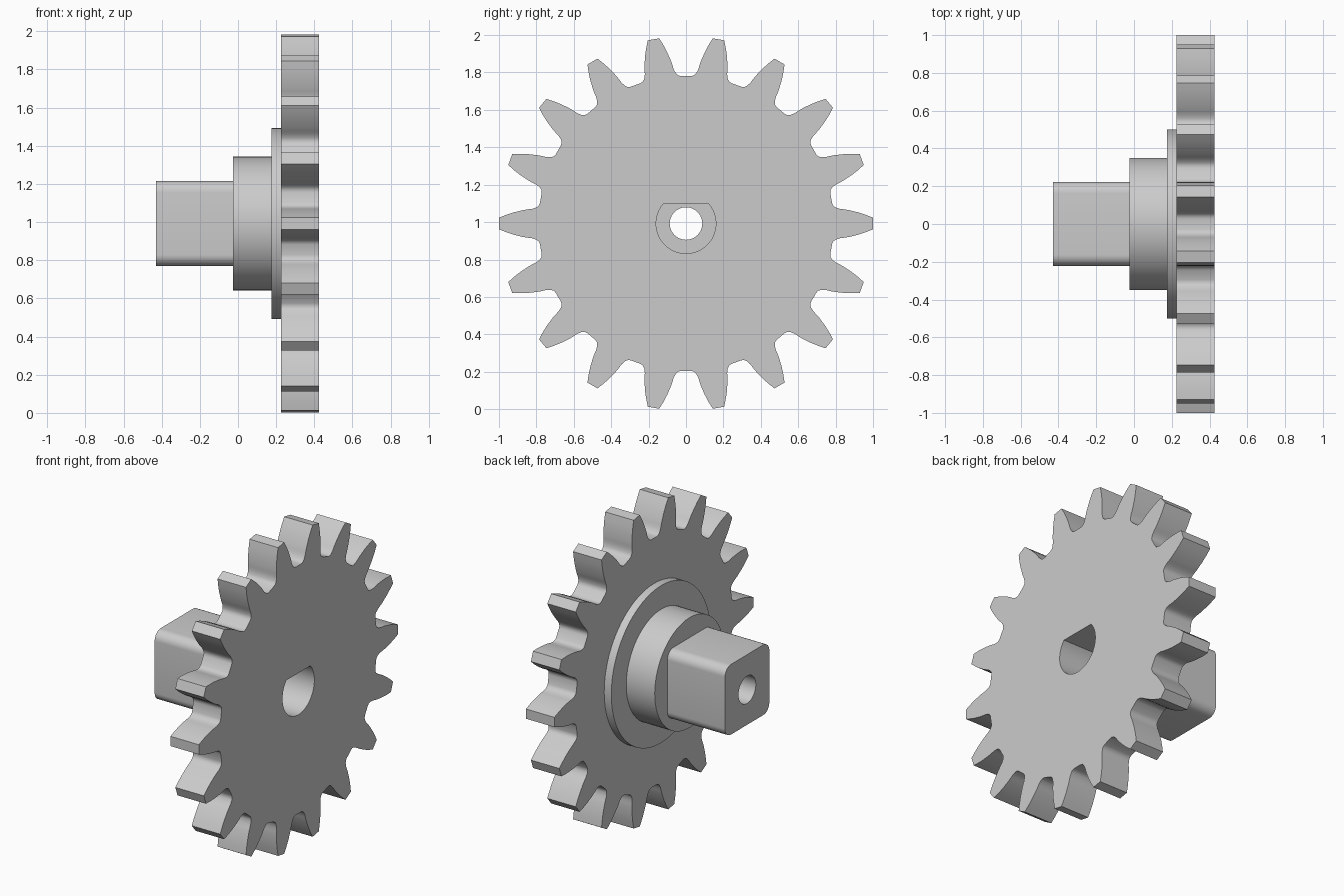
import bpy, bmesh
from math import sin, cos, pi, radians, asin

if "Cube" in bpy.data.objects:
    bpy.data.objects.remove(bpy.data.objects["Cube"], do_unlink=True)

AXIS_Z = 0.9925   # height of the gear's axle

grey = bpy.data.materials.new("light grey")
grey.use_nodes = True
colour = (0.6, 0.6, 0.6, 1)
grey.diffuse_color = colour
grey.node_tree.nodes["Principled BSDF"].inputs["Base Color"].default_value = colour


def arc(radius, start, end, steps, cy=0, cz=0):
    span = end - start
    return [(cy + radius * cos(start + span * i / steps),
             cz + radius * sin(start + span * i / steps)) for i in range(steps + 1)]


def circle(radius, steps=64):
    return arc(radius, 0, 2 * pi, steps)[:-1]


def rounded_square(half, r):
    points = []
    for k in range(4):
        a = k * pi / 2
        cy = (half - r) * (1 if k in (0, 3) else -1)
        cz = (half - r) * (1 if k < 2 else -1)
        points += arc(r, a, a + pi / 2, 8, cy, cz)
    return points


def gear_outline(teeth):
    # Half tooth as (distance along the tooth, half width), root to tip
    half = [(0.781, 0.11), (0.787, 0.096), (0.80, 0.086), (0.825, 0.078),
            (0.845, 0.076), (0.87, 0.072), (0.92, 0.06), (0.96, 0.047), (1, 0.031)]
    tooth = [(u, -w) for u, w in half] + [(u, w) for u, w in reversed(half)]
    points = []
    for k in range(teeth):
        c, s = cos(2 * pi * k / teeth), sin(2 * pi * k / teeth)
        points += [(u * c - w * s, u * s + w * c) for u, w in tooth]
    return points


def prism(name, outer, inner, x0, x1):
    """Extrude an outline with a hole along x."""
    bm = bmesh.new()
    for loop in (outer, inner):
        verts = [bm.verts.new((x0, y, z + AXIS_Z)) for y, z in loop]
        for a, b in zip(verts, verts[1:] + verts[:1]):
            bm.edges.new((a, b))
    bmesh.ops.triangle_fill(bm, edges=bm.edges[:], use_beauty=True, normal=(-1, 0, 0))
    bm.normal_update()
    grown = bmesh.ops.extrude_face_region(bm, geom=bm.faces[:], use_keep_orig=True)["geom"]
    moved = [v for v in grown if isinstance(v, bmesh.types.BMVert)]
    bmesh.ops.translate(bm, verts=moved, vec=(x1 - x0, 0, 0))
    bmesh.ops.recalc_face_normals(bm, faces=bm.faces[:])
    mesh = bpy.data.meshes.new(name)
    bm.to_mesh(mesh)
    bm.free()
    mesh.materials.append(grey)
    obj = bpy.data.objects.new(name, mesh)
    bpy.context.collection.objects.link(obj)
    bpy.ops.object.select_all(action="DESELECT")
    obj.select_set(True)
    bpy.context.view_layer.objects.active = obj
    bpy.ops.object.shade_smooth_by_angle(angle=radians(35))
    return obj


# D-shaped socket with its flat at the top, and the narrower round bore
flat = asin(0.105 / 0.16)
socket = arc(0.16, pi - flat, 2 * pi + flat, 40)
bore = circle(0.087, 40)

prism("gear_wheel", gear_outline(18), socket, 0.225, 0.425)
prism("flange", circle(0.5, 96), socket, 0.175, 0.225)
prism("hub", circle(0.35), socket, -0.025, 0.175)
prism("square_shaft", rounded_square(0.223, 0.06), bore, -0.43, -0.025)
